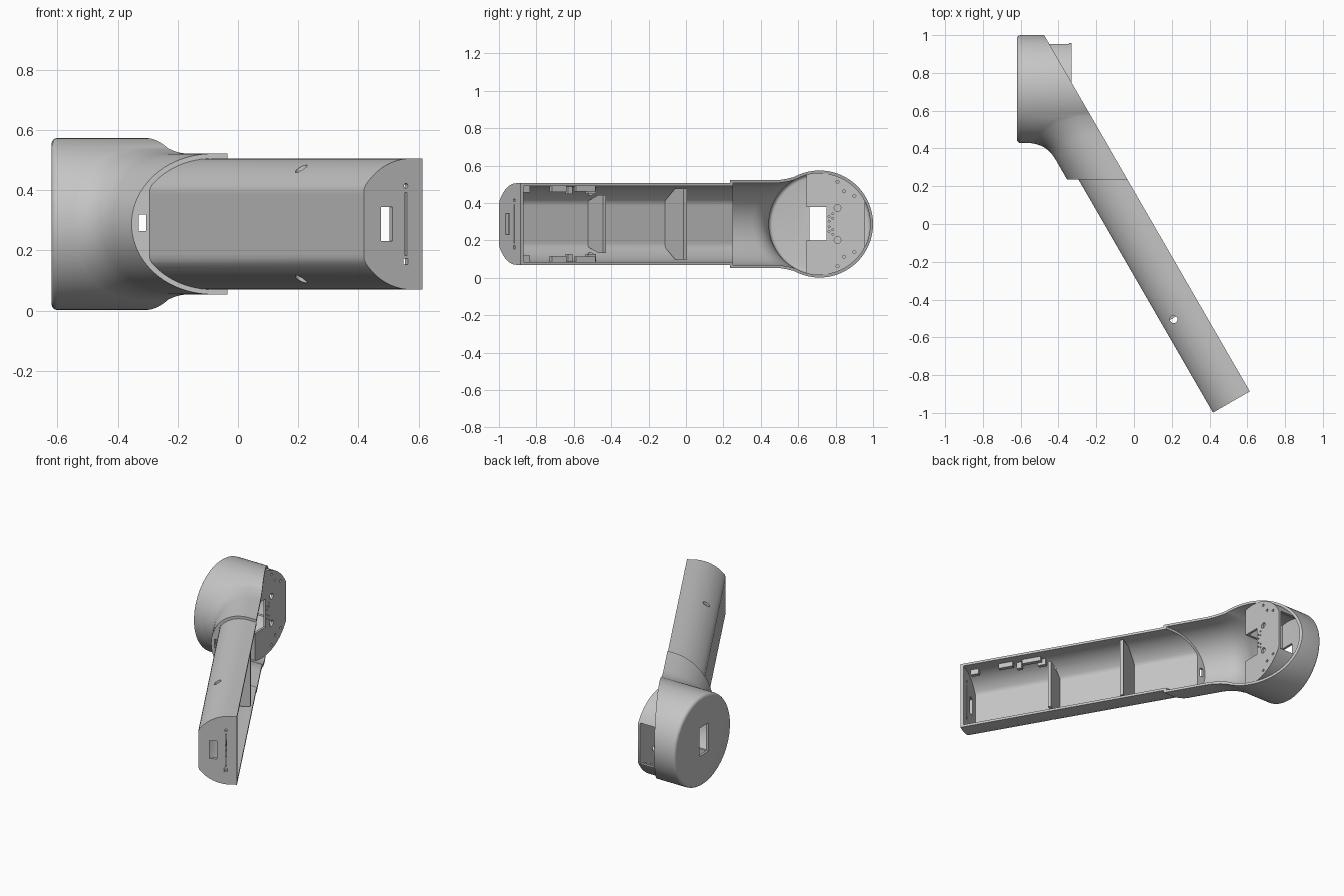
import bpy, bmesh, math
from mathutils import Vector, Matrix

if "Cube" in bpy.data.objects:
    bpy.data.objects.remove(bpy.data.objects["Cube"])

grey = bpy.data.materials.new("plain_grey")
grey.use_nodes = True
COLOUR = (0.56, 0.56, 0.56, 1)
grey.diffuse_color = COLOUR
grey.node_tree.nodes["Principled BSDF"].inputs["Base Color"].default_value = COLOUR

# Handle frame: s runs along the grip, h is depth below the split plane, w is sideways
ALONG = Vector((0.5, -0.866, 0)).normalized()
OPEN = Vector((0.866, 0.5, 0)).normalized()
UP = Vector((0, 0, 1))
MID = 0.288
ORIGIN = OPEN * 0.088 + UP * MID
FRAME = Matrix((ALONG, -OPEN, UP)).transposed().to_4x4()
FRAME.translation = ORIGIN
WORLD = Matrix()
HEAD_Y, HEAD_R, WALL = 0.714, 0.286, 0.015
FLOOR_X = -0.62
BLEND = 0.1


def finish(name, bm):
    bm.normal_update()
    bmesh.ops.recalc_face_normals(bm, faces=bm.faces)
    mesh = bpy.data.meshes.new(name)
    bm.to_mesh(mesh)
    bm.free()
    mesh.materials.append(grey)
    obj = bpy.data.objects.new(name, mesh)
    bpy.context.collection.objects.link(obj)
    return obj


def loft(name, rings):
    bm = bmesh.new()
    rows = [[bm.verts.new(p) for p in ring] for ring in rings]
    count = len(rows[0])
    for a, b in zip(rows, rows[1:]):
        for i in range(count):
            j = (i + 1) % count
            bm.faces.new((a[i], a[j], b[j], b[i]))
    caps = [bm.faces.new(list(reversed(rows[0]))), bm.faces.new(rows[-1])]
    bm.normal_update()
    bmesh.ops.triangulate(bm, faces=caps)
    return finish(name, bm)


def box(name, frame, *spans):
    bm = bmesh.new()
    bmesh.ops.create_cube(bm, size=1)
    for v in bm.verts:
        v.co = frame @ Vector([lo + (c + 0.5) * (hi - lo) for c, (lo, hi) in zip(v.co, spans)])
    return finish(name, bm)


def drill(name, axis, centre, radius, length):
    bm = bmesh.new()
    turn = UP.rotation_difference(axis).to_matrix().to_4x4()
    bmesh.ops.create_cone(bm, cap_ends=True, segments=20, radius1=radius, radius2=radius,
                          depth=length, matrix=Matrix.Translation(centre) @ turn)
    return finish(name, bm)


def combine(target, tool, operation="DIFFERENCE"):
    mod = target.modifiers.new("cut", "BOOLEAN")
    mod.operation, mod.solver, mod.object = operation, "EXACT", tool
    bpy.context.view_layer.objects.active = target
    bpy.ops.object.modifier_apply(modifier=mod.name)
    bpy.data.objects.remove(tool)


def section(radius, flat=1.0, steps=40):
    """Half-round section as (w, h, sideways normal, depth normal)."""
    pts = [(-radius, -0.1, -1, 0)]
    for i in range(steps + 1):
        a = math.pi * i / steps
        pts.append((-radius * math.cos(a), min(flat, 0.043 + radius * math.sin(a)),
                    -math.cos(a), math.sin(a)))
    return pts + [(radius, -0.1, 1, 0)]


def s_at_y(h, y):
    return (ORIGIN.y - OPEN.y * h - y) / -ALONG.y


def place(w, h, s):
    return FRAME @ Vector((s, h, w))


def head_solid(name, inset):
    r, x, e = HEAD_R - inset, FLOOR_X + inset, 0.02
    steps = [(x + e - e * math.sin(a), r - e + e * math.cos(a))
             for a in (math.pi * k / 8 for k in range(4, -1, -1))] + [(0.1, r)]
    return loft(name, [[(px, HEAD_Y + pr * math.cos(t), MID + pr * math.sin(t))
                        for t in (math.tau * i / 96 for i in range(96))] for px, pr in steps])


def neck_solid(name, inset, start_y):
    """Neck that flares with a soft fillet onto the round head."""
    r = HEAD_R - inset
    columns = []
    for w, h, nw, nh in section(0.234 - inset):
        hit_y = HEAD_Y - math.sqrt(r * r - w * w)
        s_hit = s_at_y(h, hit_y)
        a, hit = place(w, h, s_hit + BLEND), place(w, h, s_hit)
        normal = UP * nw - OPEN * nh
        head_n = Vector((0, hit_y - HEAD_Y, w)).normalized()
        b = hit + (normal - head_n * normal.dot(head_n)).normalized() * BLEND
        radial = Vector((0, b.y - HEAD_Y, b.z - MID)).normalized() * (r - 0.001)
        b = Vector((b.x, HEAD_Y + radial.y, MID + radial.z))
        col = [place(w, h, s_at_y(h, start_y))]
        for k in range(9):
            t = k / 8
            col.append(a * (1 - t) ** 2 + hit * 2 * t * (1 - t) + b * t * t)
        col.append(b.lerp(Vector((-0.35, HEAD_Y, MID)), 0.8))
        columns.append(col)
    return loft(name, list(zip(*columns)))


def grip_solid(name, inset, start_y, end_s):
    prof = section(0.218 - inset, 0.225 - inset)
    return loft(name, [[place(w, h, s_at_y(h, start_y)) for w, h, _, _ in prof],
                       [place(w, h, end_s) for w, h, _, _ in prof]])


# Hollow shell: head, neck and grip, opened along the slanted split plane
shell = head_solid("handle_shell", 0)
combine(shell, neck_solid("neck", 0, 0.235), "UNION")
combine(shell, grip_solid("grip", 0, 0.242, 1.074), "UNION")
cavity = head_solid("cavity", WALL)
combine(cavity, neck_solid("neck_cavity", WALL, 0.25), "UNION")
combine(cavity, grip_solid("grip_cavity", WALL, 0.27, 1.054), "UNION")
combine(shell, cavity)
combine(shell, box("split", FRAME, (-3, 3), (-2, 0), (-1, 1)))

# Openings in the neck collar, end cap and head floor
combine(shell, box("collar_slot", WORLD, (-0.33, -0.305), (0.2, 0.28), (0.265, 0.32)))
combine(shell, box("end_window", FRAME, (1, 1.1), (0.115, 0.16), (-0.057, 0.057)))
combine(shell, box("end_slot", FRAME, (1, 1.1), (0.06, 0.068), (-0.105, 0.105)))
combine(shell, box("end_notch", FRAME, (1, 1.1), (0.056, 0.074), (-0.135, -0.115)))
combine(shell, drill("end_hole", ALONG, place(0.127, 0.064, 1.06), 0.008, 0.1))
combine(shell, box("floor_window", WORLD, (-0.7, -0.58), (0.66, 0.75), (0.2, 0.38)))
for side in (-1, 1):
    combine(shell, drill("side_hole", UP, Vector((0.21, -0.505, MID + side * 0.2)), 0.02, 0.14))


# D-shaped mounting box inside the head
def d_ring(x, radius, y_low, y_high):
    low, high = [math.acos((y - HEAD_Y) / radius) for y in (y_low, y_high)]
    arc = [high + (low - high) * i / 24 for i in range(25)]
    arc += [-a for a in reversed(arc)]
    return [(x, HEAD_Y + radius * math.cos(a), MID + radius * math.sin(a)) for a in arc]


mount = loft("mounting_box", [d_ring(x, 0.2715, 0.645, 0.957) for x in (-0.607, -0.33)])
combine(mount, loft("mount_hollow", [d_ring(x, 0.257, 0.66, 0.9705) for x in (-0.7, -0.345)]))
combine(mount, box("mount_mouth", WORLD, (-0.7, -0.345), (0.93, 1.1), (MID - 0.13, MID + 0.13)))
combine(mount, box("mount_window", WORLD, (-0.7, -0.3), (0.6, 0.75), (0.2, 0.38)))
X = Vector((1, 0, 0))
for y, z, r in ((0.81, 0.086, 0.018), (0.81, 0.225, 0.008), (0.845, 0.175, 0.008), (0.9, 0.15, 0.008),
                (0.765, 0.015, 0.005), (0.765, 0.04, 0.005), (0.785, 0.03, 0.005), (0.785, 0.055, 0.005)):
    for side in (-1, 1):
        combine(mount, drill("screw_hole", X, Vector((-0.34, y, MID + side * z)), r, 0.06))


# Cross ribs in the grip
def rib(name, s, top, half):
    shape = [(-half, top), (half, top), (half, 0.1), (0.122, 0.212), (-0.122, 0.212), (-half, 0.1)]
    return loft(name, [[place(w, h, k) for w, h in shape] for k in (s, s - 0.02)])


ribs = [rib("front_rib", 0.535, 0.05, 0.155), rib("rear_rib", 0.06, 0.01, 0.19)]

# Small clips along both side walls
clips = []
for i, (s, length, h, reach) in enumerate(((0.98, 0.05, 0.06, 0.168), (0.76, 0.09, 0.05, 0.172),
                                           (0.71, 0.03, 0.07, 0.16), (0.58, 0.12, 0.05, 0.175),
                                           (0.56, 0.05, 0.08, 0.16))):
    for side, word in ((-1, "lower"), (1, "upper")):
        span = sorted((side * reach, side * 0.206))
        clips.append(box(f"{word}_clip_{i + 1}", FRAME, (s, s + length), (h, h + 0.025), span))

# Smooth shading with crisp edges
bpy.ops.object.select_all(action="DESELECT")
for obj in [shell, mount] + ribs + clips:
    obj.select_set(True)
bpy.context.view_layer.objects.active = shell
bpy.ops.object.shade_smooth_by_angle(angle=math.radians(30))
